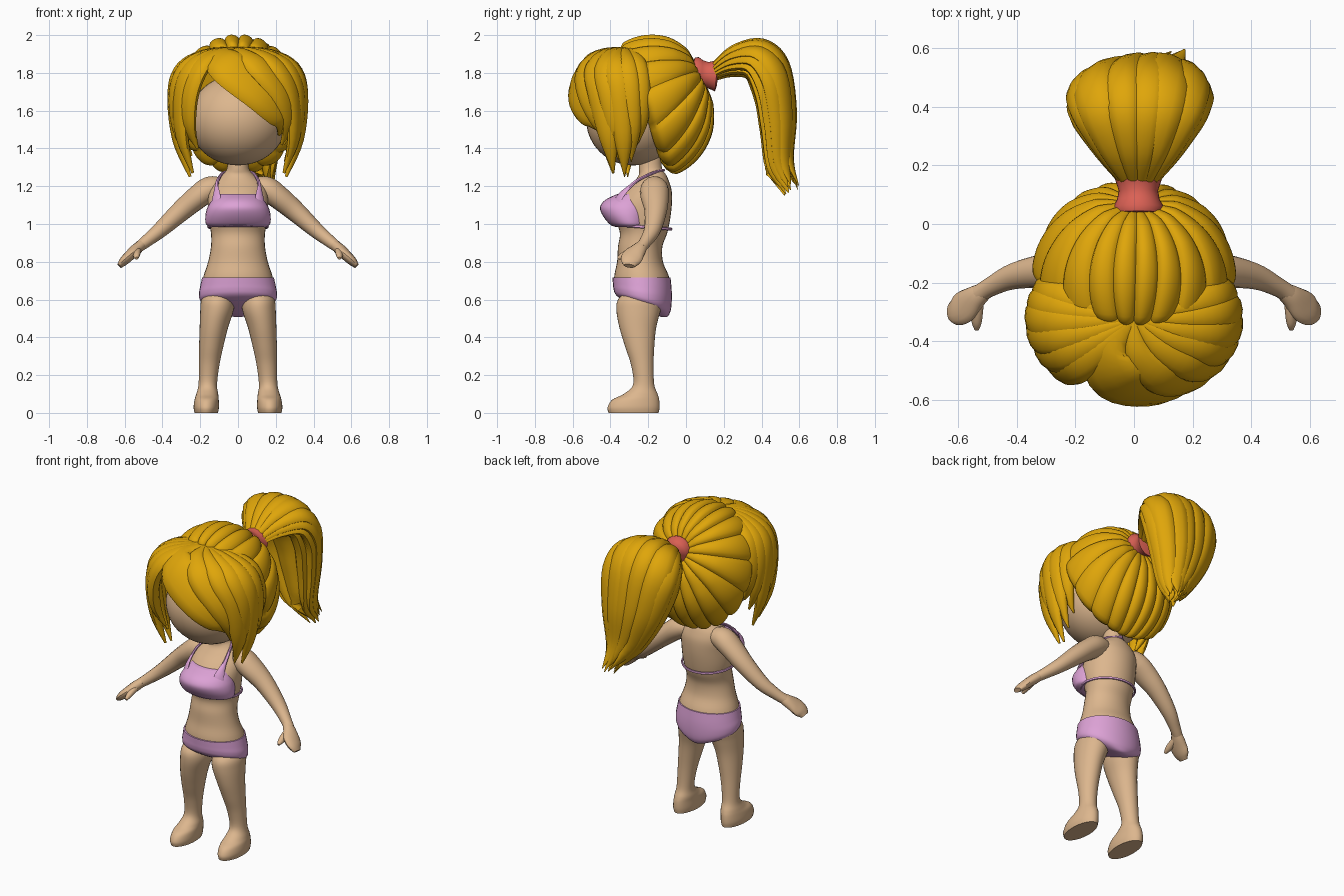
import bpy, bmesh, math, random
from mathutils import Vector

random.seed(4)
cube = bpy.data.objects.get("Cube")
if cube:
    bpy.data.objects.remove(cube, do_unlink=True)


def material(name, rgb):
    m = bpy.data.materials.new(name)
    m.use_nodes = True
    m.diffuse_color = (*rgb, 1)
    m.node_tree.nodes["Principled BSDF"].inputs["Base Color"].default_value = (*rgb, 1)
    return m


SKIN = material("warm skin", (.72, .47, .27))
HAIR = material("golden hair", (.74, .38, .003))
PINK = material("pink fabric", (.72, .36, .67))
CORAL = material("coral band", (.71, .12, .09))


def smooth_rows(rows, steps):
    """Catmull-Rom interpolation of rows of any length."""
    out = []
    for i in range(len(rows) - 1):
        a, b, c, d = (rows[min(max(k, 0), len(rows) - 1)] for k in range(i - 1, i + 3))
        for s in range(steps):
            t = s / steps
            out.append([.5 * (2 * q + (r - p) * t + (2 * p - 5 * q + 4 * r - w) * t * t
                              + (3 * q - p - 3 * r + w) * t ** 3)
                        for p, q, r, w in zip(a, b, c, d)])
    return out + [list(rows[-1])]


def skin_rings(name, rings, mat, closed=False, angle=40):
    """Join rings of points into one smooth shaded part."""
    bm = bmesh.new()
    loops = [[bm.verts.new(p) for p in ring] for ring in rings]
    n = len(loops[0])
    pairs = list(zip(loops, loops[1:]))
    if closed:
        pairs.append((loops[-1], loops[0]))
    else:
        bm.faces.new(loops[0])
        bm.faces.new(loops[-1])
    for a, b in pairs:
        for i in range(n):
            k = (i + 1) % n
            bm.faces.new((a[i], a[k], b[k], b[i]))
    bmesh.ops.recalc_face_normals(bm, faces=bm.faces)
    mesh = bpy.data.meshes.new(name)
    bm.to_mesh(mesh)
    bm.free()
    mesh.materials.append(mat)
    ob = bpy.data.objects.new(name, mesh)
    bpy.context.collection.objects.link(ob)
    bpy.ops.object.select_all(action="DESELECT")
    ob.select_set(True)
    bpy.context.view_layer.objects.active = ob
    bpy.ops.object.shade_smooth_by_angle(angle=math.radians(angle))


def loft(name, rows, mat, side=1, n=32, slant=0):
    """Rows are z, half width, front y, back y, centre x; slant lowers the back of the lower rings."""
    rings = []
    top = rows[-1][0]
    for z, rx, front, back, cx in smooth_rows(rows, 5):
        ring = []
        for i in range(n):
            a = math.tau * i / n
            dy = (back - front) / 2 * math.sin(a)
            ring.append((side * (cx + rx * math.cos(a)), (front + back) / 2 + dy, z - slant * dy * (top - z)))
        rings.append(ring)
    skin_rings(name, rings, mat)


def sweep(name, rows, mat, centre, n=10, closed=False, steps=5):
    """Rows are x, y, z, half width, half thickness; thickness points away from centre."""
    pts = smooth_rows(rows, steps)
    if closed:
        pts.pop()
    rings = []
    for i, row in enumerate(pts):
        p = Vector(row[:3])
        ahead = pts[(i + 1) % len(pts)] if closed else pts[min(i + 1, len(pts) - 1)]
        behind = pts[i - 1] if closed else pts[max(i - 1, 0)]
        t = (Vector(ahead[:3]) - Vector(behind[:3])).normalized()
        out = p - Vector(centre)
        out = (out - t * out.dot(t)).normalized()
        across = t.cross(out)
        w, h = max(row[3], .001), max(row[4], .001)
        rings.append([p + across * w * math.cos(a) + out * h * math.sin(a)
                      for a in (math.tau * k / n for k in range(n))])
    skin_rings(name, rings, mat, closed)


# Torso with neck, and the head
loft("torso", [(.59, .10, -.30, -.15, 0), (.66, .185, -.37, -.09, 0), (.72, .183, -.38, -.09, 0),
               (.80, .158, -.365, -.122, 0), (.88, .143, -.36, -.125, 0), (.95, .143, -.35, -.10, 0),
               (1.02, .155, -.37, -.085, 0), (1.10, .16, -.38, -.075, 0), (1.17, .155, -.33, -.075, 0),
               (1.22, .13, -.28, -.088, 0), (1.26, .085, -.25, -.105, 0), (1.30, .057, -.25, -.128, 0),
               (1.42, .055, -.25, -.13, 0)], SKIN)
bpy.ops.mesh.primitive_uv_sphere_add(segments=40, ring_count=24, location=(0, -.28, 1.55))
head = bpy.context.object
head.name = "head"
head.scale = (.26, .248, .24)
head.data.materials.append(SKIN)
bpy.ops.object.shade_smooth()

# Limbs, mirrored
for side, word in ((1, "left"), (-1, "right")):
    loft(word + "_leg", [(0, .062, -.41, -.145, .168), (.03, .067, -.415, -.14, .168),
                         (.07, .064, -.39, -.142, .166), (.10, .058, -.33, -.15, .163),
                         (.15, .049, -.28, -.168, .16), (.25, .054, -.29, -.172, .153),
                         (.35, .064, -.322, -.168, .142), (.45, .075, -.352, -.158, .128),
                         (.54, .088, -.368, -.135, .112), (.60, .086, -.36, -.12, .108),
                         (.65, .065, -.31, -.15, .10)], SKIN, side)
    arm = [(.03, -.17, 1.20, .02, .02), (.09, -.168, 1.195, .056, .052), (.15, -.168, 1.185, .074, .066),
           (.21, -.165, 1.145, .075, .063), (.30, -.16, 1.07, .06, .055), (.41, -.178, .97, .045, .042),
           (.49, -.215, .905, .033, .032), (.53, -.24, .875, .032, .028)]
    hand = [(.51, -.23, .89, .03, .026), (.54, -.25, .865, .042, .03), (.575, -.28, .832, .057, .028),
            (.605, -.295, .803, .052, .024), (.628, -.30, .778, .03, .014)]
    thumb = [(.53, -.255, .865, .018, .018), (.535, -.295, .85, .021, .019),
             (.537, -.335, .832, .018, .016), (.537, -.36, .818, .008, .008)]
    for part, rows in (("arm", arm), ("hand", hand), ("thumb", thumb)):
        sweep(f"{word}_{part}", [(side * r[0], *r[1:]) for r in rows], SKIN, (side * .9, -.2, 1.4), 16)

# Two-piece swimsuit
loft("swim_shorts", [(.53, .03, -.25, -.13, 0), (.545, .09, -.31, -.10, 0), (.57, .165, -.355, -.085, 0),
                     (.595, .2, -.376, -.078, 0), (.63, .207, -.384, -.075, 0),
                     (.67, .20, -.387, -.076, 0), (.718, .19, -.39, -.082, 0)], PINK, slant=2)
loft("swim_top", [(.985, .15, -.375, -.20, 0), (1.0, .17, -.405, -.19, 0), (1.04, .173, -.438, -.18, 0),
                  (1.08, .165, -.455, -.17, 0), (1.11, .15, -.445, -.17, 0), (1.135, .132, -.415, -.17, 0),
                  (1.16, .115, -.36, -.18, 0)], PINK)
band = [(.157 * math.cos(a), -.235 + .157 * math.sin(a), .985 - .012 * math.sin(a), .008, .006)
        for a in (math.tau * i / 16 for i in range(17))]
sweep("back_strap", band, PINK, (0, -.235, .98), 8, closed=True)
for side, word in ((1, "left"), (-1, "right")):
    strap = [(.115, -.37, 1.10, .035), (.115, -.345, 1.15, .026), (.113, -.30, 1.195, .013),
             (.105, -.25, 1.235, .009), (.075, -.17, 1.272, .008), (0, -.118, 1.285, .008)]
    sweep(word + "_neck_strap", [(side * x, y, z, w, .008) for x, y, z, w in strap], PINK, (0, -.2, 1.1), 8)


# Ridged back hair gathered at the tie; locks bunch at the parting and the nape
def back_hair(locks=18, per=10, rows=28):
    axis = Vector((.03, .866, .5)).normalized()
    up = Vector((0, -.5, .866))
    up = (up - axis * up.dot(axis)).normalized()
    right = axis.cross(up)
    rings = []
    for j in range(rows + 1):
        s = .04 + .96 * j / rows
        tuck = 1 - .22 * max(0, (s - .88) / .12) ** 2
        dip = .1 * max(0, 1 - s * 4)
        ring = []
        for i in range(locks * per):
            f = (i % per) / per
            th = math.tau * i / (locks * per)
            ridge = math.sin(math.pi * f) ** .6 * (1 - .35 * f)
            bend = th - .34 * s ** 2 * math.sin(2 * th)
            polar = s * math.radians(98 + 12 * max(0, -math.cos(bend)))
            d = axis * math.cos(polar) + (up * math.cos(bend) + right * math.sin(bend)) * math.sin(polar)
            r = (.955 + .068 * ridge * min(1, s * 2.2) - dip) * tuck
            low = 1 + .08 * max(0, -d.z)
            ring.append((d.x * .345 * r, -.18 + d.y * .33 * r * low, 1.62 + d.z * .38 * r))
        rings.append(ring)
    skin_rings("back_hair", rings, HAIR, angle=35)


back_hair()


# Swept fringe and side locks: start angle, end angle, tip height, half width
def fringe_lock(i, a0, a1, tip, w):
    turn = (0, .1, .35, .65, .9, 1)
    reach = (.02, .5, .87, 1, .95, .76)
    drop = (1.925, 1.9, 1.825, 1.69, 1.69 + (tip - 1.69) * .55, tip)
    wide = (.2, .65, 1, 1, .75, .04)
    rows = []
    for t, f, z, k in zip(turn, reach, drop, wide):
        a = math.radians(a0 + (a1 - a0) * t)
        rows.append((.335 * f * math.sin(a), -.325 - .243 * f * math.cos(a), z, w * k, .006 + .033 * k))
    sweep(f"fringe_lock_{i}", rows, HAIR, (0, -.3, 1.6), 12)


FRINGE = [(-44, 58, 1.47, .115), (0, 64, 1.42, .08), (30, 72, 1.27, .07), (52, 80, 1.34, .065),
          (70, 90, 1.25, .065), (90, 101, 1.33, .06), (108, 111, 1.42, .058),
          (-38, -57, 1.40, .075), (-50, -70, 1.27, .068), (-66, -84, 1.34, .065),
          (-84, -95, 1.25, .065), (-99, -104, 1.36, .06), (-112, -113, 1.43, .058)]
for i, spec in enumerate(FRINGE):
    fringe_lock(i + 1, *spec)

# Hair tie
tie = [(0, .05), (.004, .08), (.025, .087), (.05, .073), (.08, .067), (.105, .075), (.128, .083), (.136, .05)]
rings = []
for d, r in tie:
    rings.append([(.015 + r * math.cos(a), .033 + d + .1 * r * math.sin(a), 1.80 - .12 * d + r * math.sin(a))
                  for a in (math.tau * i / 28 for i in range(28))])
skin_rings("hair_tie", rings, CORAL, angle=60)

# Ponytail: a bundle of uneven locks between an outer and an inner path
OUTER = [(.13, 1.83), (.25, 1.925), (.40, 1.95), (.51, 1.85), (.555, 1.6), (.55, 1.36), (.59, 1.18)]
INNER = [(.13, 1.76), (.24, 1.80), (.35, 1.79), (.41, 1.66), (.43, 1.5), (.45, 1.3), (.52, 1.15)]
SPREAD = (.035, .11, .175, .20, .16, .085, .035)
SHIFT = (.015, .015, .015, .02, .045, .095, .155)
WIDE = (.02, .045, .068, .073, .062, .042, .003)
COUNT = 13
for k in range(COUNT):
    a = math.tau * (k + random.uniform(-.2, .2)) / COUNT
    u, depth = math.cos(a), .5 - .5 * math.sin(a)
    flick = random.uniform(-.03, .03)
    size = random.uniform(.85, 1.1)
    rows = []
    for j, (o, n) in enumerate(zip(OUTER, INNER)):
        y, z = (p + (q - p) * depth for p, q in zip(o, n))
        if j == len(OUTER) - 1:
            y, z = y + flick * .6, z + abs(flick) * 1.5
        rows.append((SHIFT[j] + SPREAD[j] * u, y, z, WIDE[j] * size, WIDE[j] * .52))
    sweep(f"ponytail_lock_{k + 1}", rows, HAIR, (.04, .36, 1.55), 10)
